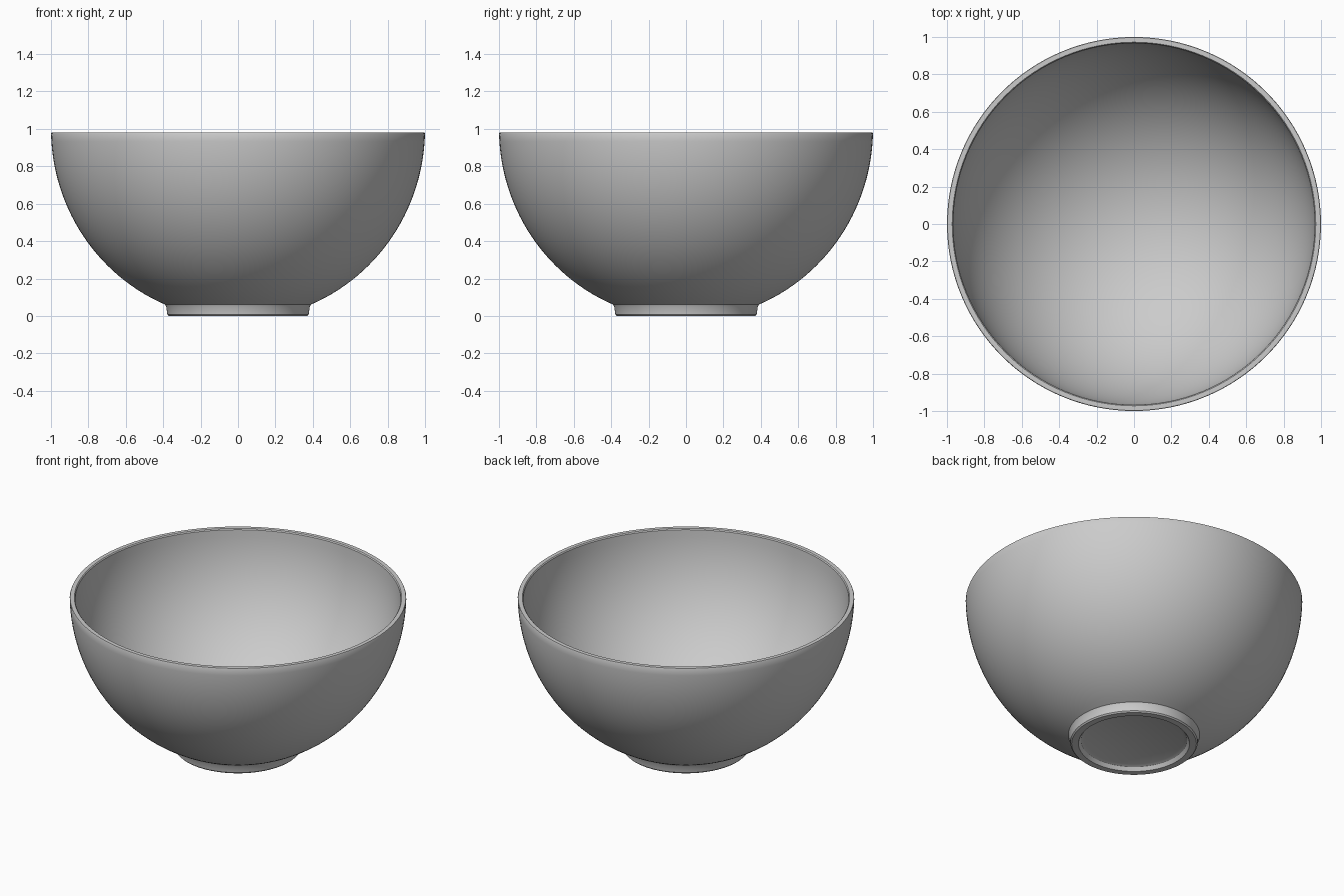
import bpy, bmesh, math

if "Cube" in bpy.data.objects:
    bpy.data.objects.remove(bpy.data.objects["Cube"])


def lathe(name, profile, steps=128):
    """Spin an (r, z) profile around the z axis into a solid of revolution."""
    bm = bmesh.new()
    verts = [bm.verts.new((r, 0, z)) for r, z in profile]
    edges = [bm.edges.new(pair) for pair in zip(verts, verts[1:])]
    bmesh.ops.spin(bm, geom=verts + edges, cent=(0, 0, 0), axis=(0, 0, 1),
                   angle=2 * math.pi, steps=steps, use_duplicate=False)
    bmesh.ops.remove_doubles(bm, verts=bm.verts, dist=1e-4)
    bmesh.ops.recalc_face_normals(bm, faces=bm.faces)
    mesh = bpy.data.meshes.new(name)
    bm.to_mesh(mesh)
    bm.free()
    obj = bpy.data.objects.new(name, mesh)
    bpy.context.collection.objects.link(obj)
    bpy.context.view_layer.objects.active = obj
    obj.select_set(True)
    bpy.ops.object.shade_smooth_by_angle(angle=math.radians(30))
    return obj


def arc(a, b, t0, t1, n):
    """Elliptical wall section centred at z = 1, angle measured down from the rim."""
    ts = [t0 + (t1 - t0) * i / n for i in range(n + 1)]
    return [(a * math.cos(t), 1 - b * math.sin(t)) for t in ts]


# underside recess and foot ring
foot = [(0, 0.03), (0.295, 0.03), (0.315, 0.022), (0.33, 0.0),
        (0.37, 0.0), (0.378, 0.008), (0.384, 0.05)]
# outer wall, rising from the foot to the rim
outer = arc(1.0, 1.02, math.acos(0.39), 0.025, 28)
# flat rim with small rounded edges
rim = [(0.997, 0.98), (0.972, 0.98)]
# inner wall, falling to the centre of the floor
inner = arc(0.967, 0.955, 0.028, math.pi / 2, 32)
inner[-1] = (0, inner[-1][1])

lathe("bowl", foot + outer + rim + inner)
